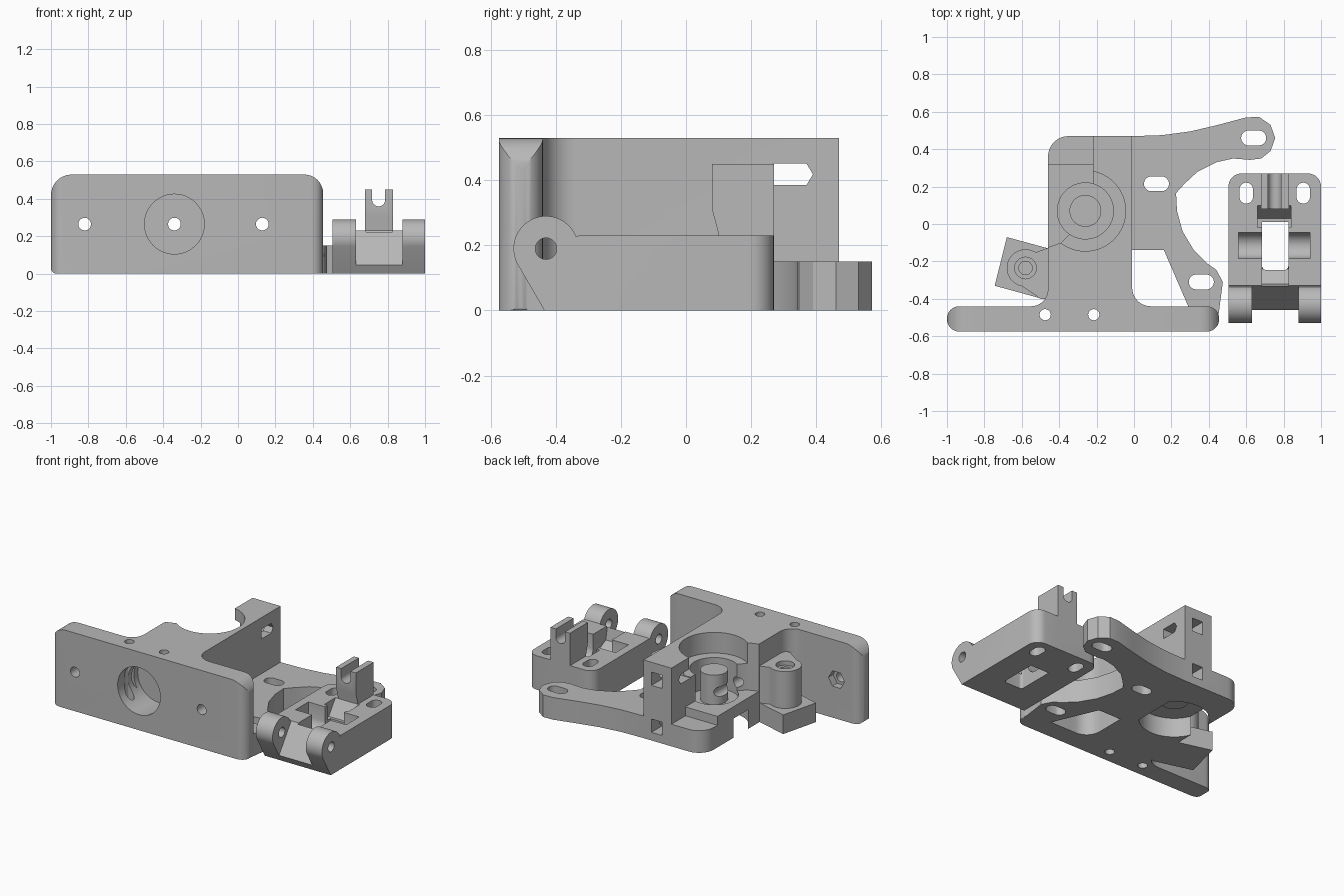
import bpy, bmesh, math
from mathutils import Vector

if "Cube" in bpy.data.objects:
    bpy.data.objects.remove(bpy.data.objects["Cube"])

grey = bpy.data.materials.new("plastic_grey")
grey.use_nodes = True
grey.diffuse_color = (0.48, 0.48, 0.48, 1)
grey.node_tree.nodes["Principled BSDF"].inputs["Base Color"].default_value = (0.48, 0.48, 0.48, 1)

PLACE = {"x": lambda u, v, w: (w, u, v),
         "y": lambda u, v, w: (u, w, v),
         "z": lambda u, v, w: (u, v, w)}


def rounded(points, steps=8):
    """Outline from (u, v, radius) corners, filleting each corner."""
    out = []
    for i, p in enumerate(points):
        c = Vector(p[:2])
        r = p[2] if len(p) > 2 else 0
        if not r:
            out.append(tuple(c))
            continue
        a = (Vector(points[i - 1][:2]) - c).normalized()
        b = (Vector(points[(i + 1) % len(points)][:2]) - c).normalized()
        half = a.angle(b) / 2
        centre = c + (a + b).normalized() * (r / math.sin(half))
        t = r / math.tan(half)
        s, e = c + a * t - centre, c + b * t - centre
        sweep = s.angle(e)
        for k in range(steps + 1):
            f = k / steps
            q = (s * math.sin((1 - f) * sweep) + e * math.sin(f * sweep)) / math.sin(sweep)
            out.append(tuple(centre + q))
    return out


def rect(u0, u1, v0, v1):
    return [(u0, v0), (u1, v0), (u1, v1), (u0, v1)]


def disc(u, v, r, n=40, turn=0):
    return [(u + r * math.cos(turn + 2 * math.pi * k / n),
             v + r * math.sin(turn + 2 * math.pi * k / n)) for k in range(n)]


def slot(u, v, du, dv, r):
    """Stadium outline stretched by du or dv from its centre."""
    return [(p + math.copysign(du, p - u), q + math.copysign(dv, q - v))
            for p, q in disc(u, v, r, 24, math.pi / 24)]


def prism(name, outline, lo, hi, axis="z"):
    bm = bmesh.new()
    rings = [[bm.verts.new(PLACE[axis](u, v, w)) for u, v in outline] for w in (lo, hi)]
    n = len(outline)
    bm.faces.new(rings[0])
    bm.faces.new(rings[1])
    for i in range(n):
        j = (i + 1) % n
        bm.faces.new((rings[0][i], rings[0][j], rings[1][j], rings[1][i]))
    bmesh.ops.recalc_face_normals(bm, faces=bm.faces)
    mesh = bpy.data.meshes.new(name)
    bm.to_mesh(mesh)
    bm.free()
    mesh.materials.append(grey)
    ob = bpy.data.objects.new(name, mesh)
    bpy.context.collection.objects.link(ob)
    return ob


def combine(target, tool, operation):
    mod = target.modifiers.new("combine", "BOOLEAN")
    mod.object, mod.operation, mod.solver = tool, operation, "EXACT"
    graph = bpy.context.evaluated_depsgraph_get()
    mesh = bpy.data.meshes.new_from_object(target.evaluated_get(graph))
    target.modifiers.clear()
    target.data = mesh
    bpy.data.objects.remove(tool)


def cut(target, outline, lo, hi, axis="z"):
    combine(target, prism("cutter", outline, lo, hi, axis), "DIFFERENCE")


def add(target, outline, lo, hi, axis="z"):
    combine(target, prism("addition", outline, lo, hi, axis), "UNION")


H = 0.53
GEAR = (-0.26, 0.07)
HINGE = (-0.58, -0.235)

# Central block with fillets running into the mounting plate
body = prism("extruder_body", rounded([
    (-0.46, 0.47, 0.11), (-0.46, -0.44, 0.09), (-0.62, -0.44), (-0.62, -0.5),
    (0.13, -0.5), (0.13, -0.44), (-0.01, -0.44, 0.1), (-0.01, 0.47)]), 0, H)

# Open side for the lever, with a low step and a corner ledge
cut(body, [(-0.22, 0.7), (-0.22, 0), (-0.34, -0.05), (-0.39, -0.1), (-0.46, -0.125),
           (-0.7, -0.125), (-0.7, 0.7)], 0.21, 0.7)
cut(body, rect(-0.6, -0.22, 0.32, 0.6), 0.15, 0.5)

# Bearing seats, gear chamber and centre post
cut(body, disc(*GEAR, 0.215, 64), 0.39, 0.7)
cut(body, disc(*GEAR, 0.15, 48), 0.18, 0.5)
cut(body, disc(*GEAR, 0.215, 64), -0.1, 0.13)
add(body, disc(*GEAR, 0.085), 0.12, 0.38)

# Hinge lug, its neck and the turned block below it
add(body, disc(*HINGE, 0.1), 0.12, 0.38)
add(body, [(-0.6, -0.14), (-0.52, -0.15), (-0.44, -0.12), (-0.42, -0.4), (-0.5, -0.4),
           (-0.66, -0.29)], 0.13, 0.38)
add(body, [(-0.68, -0.07), (-0.745, -0.33), (-0.49, -0.4), (-0.4, -0.36), (-0.4, -0.13),
           (-0.46, -0.13)], 0, 0.13)
cut(body, disc(*HINGE, 0.058, 24), 0.35, 0.5)
cut(body, disc(*HINGE, 0.036, 24), 0.16, 0.5)

# Low motor flange with two arms
add(body, rounded([
    (-0.1, 0.47), (0, 0.47), (0.15, 0.475), (0.3, 0.495), (0.45, 0.53),
    (0.6, 0.57), (0.67, 0.572), (0.73, 0.53), (0.755, 0.46), (0.73, 0.39), (0.68, 0.35),
    (0.62, 0.343), (0.53, 0.35), (0.44, 0.33), (0.34, 0.28), (0.27, 0.215), (0.225, 0.165),
    (0.23, 0.07), (0.26, -0.04), (0.32, -0.14), (0.39, -0.21), (0.44, -0.245),
    (0.475, -0.31), (0.45, -0.5), (0.29, -0.5), (0.29, -0.44), (0.16, -0.14), (-0.1, -0.14)]),
    0, 0.15)

# Front mounting plate, rounded in both directions
plate = prism("mounting_plate", rounded([
    (-1, 0, 0.03), (0.455, 0, 0.01), (0.455, H, 0.1), (-1, H, 0.11)]), -0.575, -0.44, "y")
combine(plate, prism("plate_outline", rounded([
    (-1, -0.575, 0.065), (0.455, -0.575, 0.065), (0.455, -0.44, 0.065),
    (-1, -0.44, 0.065)]), -0.1, 0.7), "INTERSECT")
combine(body, plate, "UNION")

# Flange slots
for x, y in ((0.12, 0.215), (0.64, 0.46), (0.36, -0.31)):
    cut(body, slot(x, y, 0.027, 0, 0.04), -0.1, 0.3)

# Nozzle socket, feed path, plate bolts with nut traps and clamp screws
cut(body, disc(-0.34, 0.265, 0.16, 48), -0.7, -0.36, "y")
cut(body, disc(-0.34, 0.265, 0.034, 20), -0.5, 0.6, "y")
for x in (-0.82, 0.13):
    cut(body, disc(x, 0.265, 0.034, 20), -0.7, -0.3, "y")
    cut(body, disc(x, 0.265, 0.06, 6), -0.49, -0.38, "y")
for x in (-0.475, -0.215):
    cut(body, disc(x, -0.485, 0.03, 20), -0.1, 0.7)

# Spring tower: long hex holes crossed by nut pockets
for z, end in ((0.418, 0.1), (0.1, -0.06)):
    cut(body, [(0.265, z - 0.033), (0.37, z - 0.033), (0.39, z), (0.37, z + 0.033),
               (0.265, z + 0.033)], -0.6 if z > 0.2 else -0.3, end, "x")
    cut(body, rect(-0.15, -0.07, z - 0.045, z + 0.045), 0.3, 0.6, "y")

# Lever: slab with slanted front and rounded rear corners
lever = prism("idler_lever", [(-0.435, 0), (0.27, 0), (0.27, 0.23), (-0.33, 0.23),
                              (-0.46, 0.045)], 0.505, 1, "x")
combine(lever, prism("lever_outline", rounded([
    (0.505, -0.6), (1, -0.6), (1, 0.27, 0.07), (0.505, 0.27, 0.07)]), -0.1, 0.4), "INTERSECT")

# Pivot ears on both sides
ear = [(-0.43 + 0.1 * math.cos(a), 0.19 + 0.1 * math.sin(a))
       for a in (math.radians(22 + k * 8) for k in range(24))]
ear += [(-0.435, 0), (-0.3, 0), (-0.3, 0.228)]
for x0, x1 in ((0.505, 0.63), (0.88, 1)):
    add(lever, ear, x0, x1, "x")
cut(lever, disc(-0.43, 0.19, 0.033, 20), 0.4, 1.1, "x")

# Roller window, axle groove and latch pocket
cut(lever, rounded([(0.685, -0.245, 0.02), (0.825, -0.245, 0.02), (0.825, 0.01),
                    (0.685, 0.01)]), -0.1, 0.4)
cut(lever, slot(-0.115, 0.19, 0, 0.05, 0.07), 0.56, 0.94, "x")
cut(lever, [(-0.35, 0.3), (-0.32, 0.14), (-0.24, 0.1), (-0.2, 0.3)], 0.685, 0.825, "x")
cut(lever, [(-0.02, 0.13), (0.03, 0.13), (0.1, 0.23), (0.1, 0.3), (-0.02, 0.3)],
    0.66, 0.84, "x")

# Forked latch post with undercut front
add(lever, [(0.1, 0.1), (0.27, 0.1), (0.27, 0.45), (0.08, 0.45), (0.08, 0.31), (0.1, 0.235)],
    0.68, 0.828, "x")
cut(lever, slot(0.752, 0.45, 0, 0.055, 0.035), 0, 0.4, "y")

# Bolt slots at the rear of the lever
for x in (0.6, 0.905):
    cut(lever, slot(x, 0.165, 0, 0.02, 0.036), -0.1, 0.4)

for ob in (body, lever):
    bpy.ops.object.select_all(action="DESELECT")
    ob.select_set(True)
    bpy.context.view_layer.objects.active = ob
    bpy.ops.object.shade_smooth_by_angle(angle=math.radians(30))
